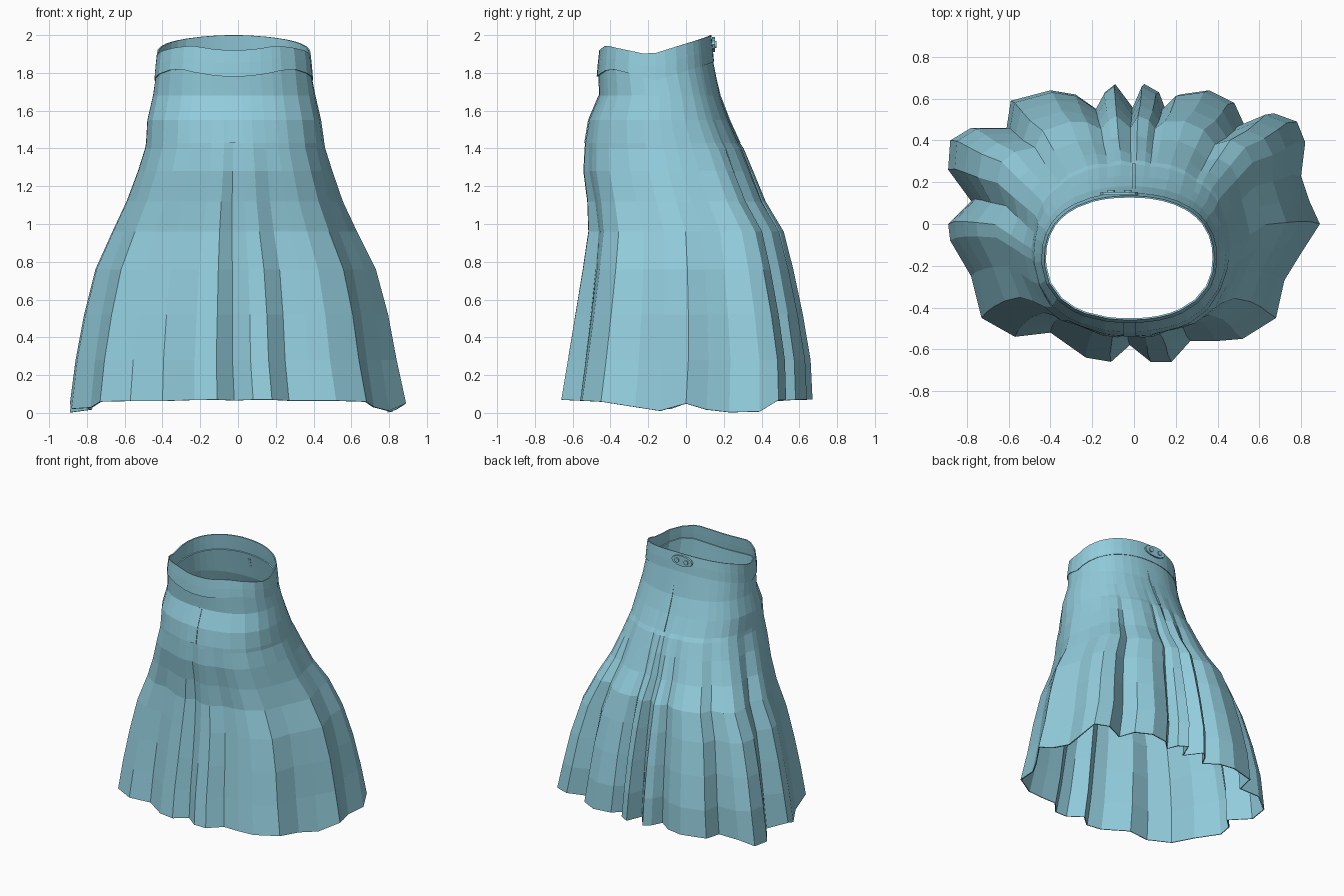
import bpy, math

if "Cube" in bpy.data.objects:
    bpy.data.objects.remove(bpy.data.objects["Cube"])

fabric = bpy.data.materials.new("light blue fabric")
fabric.diffuse_color = (0.29, 0.61, 0.72, 1)
fabric.use_nodes = True
fabric.node_tree.nodes["Principled BSDF"].inputs["Base Color"].default_value = fabric.diffuse_color

# Scalloped hem outline seen from above, counter-clockwise from the right side
HEM = [(.89, 0), (.84, .11), (.80, .23), (.82, .39), (.78, .49), (.67, .53), (.53, .47),
       (.48, .58), (.36, .64), (.22, .62), (.15, .55), (.12, .63), (.05, .67), (0, .55),
       (-.09, .67), (-.14, .63), (-.18, .55), (-.28, .62), (-.40, .64), (-.59, .59),
       (-.61, .46), (-.78, .46), (-.88, .40), (-.89, .26), (-.78, .11), (-.89, 0),
       (-.88, -.08), (-.78, -.25), (-.73, -.45), (-.57, -.54), (-.40, -.52), (-.23, -.64),
       (-.11, -.66), (-.02, -.58), (.08, -.66), (.18, -.66), (.27, -.56), (.40, -.56),
       (.52, -.55), (.68, -.45), (.72, -.27), (.80, -.14)]

# Cross-section limits: z, x min, x max, y min, y max, pleat strength
RINGS = [(1.80, -.435, .390, -.465, .140, 0), (1.68, -.450, .410, -.460, .180, 0),
         (1.55, -.480, .440, -.515, .230, .04), (1.43, -.487, .457, -.535, .285, .10),
         (1.40, -.492, .462, -.538, .305, .16), (1.28, -.530, .500, -.545, .355, .28),
         (1.12, -.590, .555, -.525, .420, .45), (.96, -.665, .630, -.520, .515, .62),
         (.76, -.755, .730, -.550, .565, .76), (.52, -.815, .795, -.590, .615, .88),
         (.28, -.860, .840, -.630, .655, .96), (.05, -.890, .890, -.665, .665, 1)]


def interp(table, v):
    """Piecewise linear lookup in ascending (key, value) pairs."""
    if v <= table[0][0]:
        return table[0][1]
    for (a, fa), (b, fb) in zip(table, table[1:]):
        if v <= b:
            return fa + (fb - fa) * (v - a) / (b - a)
    return table[-1][1]


BAND_TOP = [(-1, 1.92), (-.85, 1.945), (-.1, 1.895), (1, 2.0)]
BAND_LOW = [(-1, 1.78), (-.75, 1.825), (0, 1.76), (1, 1.86)]
HEM_Z = [(-.66, .07), (-.45, .06), (-.12, .008), (0, .05), (.15, .006), (.38, 0), (.46, .06),
         (.5, .07)]


def section(ring, u, grow=0):
    """Point on a cross-section for one normalised hem column."""
    z, x0, x1, y0, y1, w = ring
    r = (abs(u[0]) ** 2.3 + abs(u[1]) ** 2.3) ** (1 / 2.3)
    px, py = (c / r * (1 - w) + c * w for c in u)
    return ((x0 + x1) / 2 + px * ((x1 - x0) / 2 + grow),
            (y0 + y1) / 2 + py * ((y1 - y0) / 2 + grow), z)


def make(name, verts, faces, thickness=0):
    mesh = bpy.data.meshes.new(name)
    mesh.from_pydata(verts, [], faces)
    mesh.materials.append(fabric)
    ob = bpy.data.objects.new(name, mesh)
    bpy.context.collection.objects.link(ob)
    if thickness:
        m = ob.modifiers.new("thickness", "SOLIDIFY")
        m.thickness = thickness
        m.offset = -1
    return ob


def loft(name, rows, thickness, closed=True):
    n = len(rows[0])
    faces = [(r * n + i, (r + 1) * n + i, (r + 1) * n + (i + 1) % n, r * n + (i + 1) % n)
             for r in range(len(rows) - 1) for i in range(n if closed else n - 1)]
    return make(name, [v for row in rows for v in row], faces, thickness)


cols = [(x / .89, y / .665) for x, y in HEM]
sines = [v / math.hypot(u, v) for u, v in cols]

# Pleated skirt body
rows = []
for k, ring in enumerate(RINGS):
    row = []
    for u, s, h in zip(cols, sines, HEM):
        x, y, z = section(ring, u)
        if k == 0:
            z = interp(BAND_LOW, s) + .02
        elif k == len(RINGS) - 1:
            z = interp(HEM_Z, h[1])
        row.append((x, y, z))
    rows.append(row)
loft("pleated_skirt", rows, .008)

# Waistband with wavy top and bottom edges
rows = []
for t, grow in ((0, -.006), (.5, .002), (1, .008), (1, -.004)):
    row = []
    for u, s in zip(cols, sines):
        x, y, _ = section(RINGS[0], u, grow)
        top, low = interp(BAND_TOP, s), interp(BAND_LOW, s)
        row.append((x, y, top + (low - top) * t))
    rows.append(row)
loft("waistband", rows, .008)


# Narrow placket strips: back zip and front centre pleat
def strip(name, x, width, zs, side):
    table = sorted((r[0], r[4] if side > 0 else r[3]) for r in RINGS)
    rows = []
    for z in zs:
        y = interp(table, z) + side * .004
        rows.append([(x + side * width, y, z), (x - side * width, y, z)])
    loft(name, rows, .008, closed=False)


strip("back_zip", 0, .010, (1.84, 1.68, 1.55, 1.43), 1)
strip("front_placket", -.02, .03, (1.68, 1.55, 1.43), -1)


# Oval fastening tab with two buttons at the back of the waistband
def disc(name, x, y, rx, rz, depth):
    bpy.ops.mesh.primitive_cylinder_add(vertices=12, radius=1, depth=depth,
                                        location=(x, y, 1.95), rotation=(math.pi / 2, 0, 0))
    ob = bpy.context.object
    ob.name = name
    ob.scale = (rx, rz, 1)
    ob.data.materials.append(fabric)


disc("fastening_tab", -.07, .146, .09, .04, .016)
for i, x in enumerate((-.11, -.03)):
    disc(f"button_{i + 1}", x, .157, .018, .018, .010)
